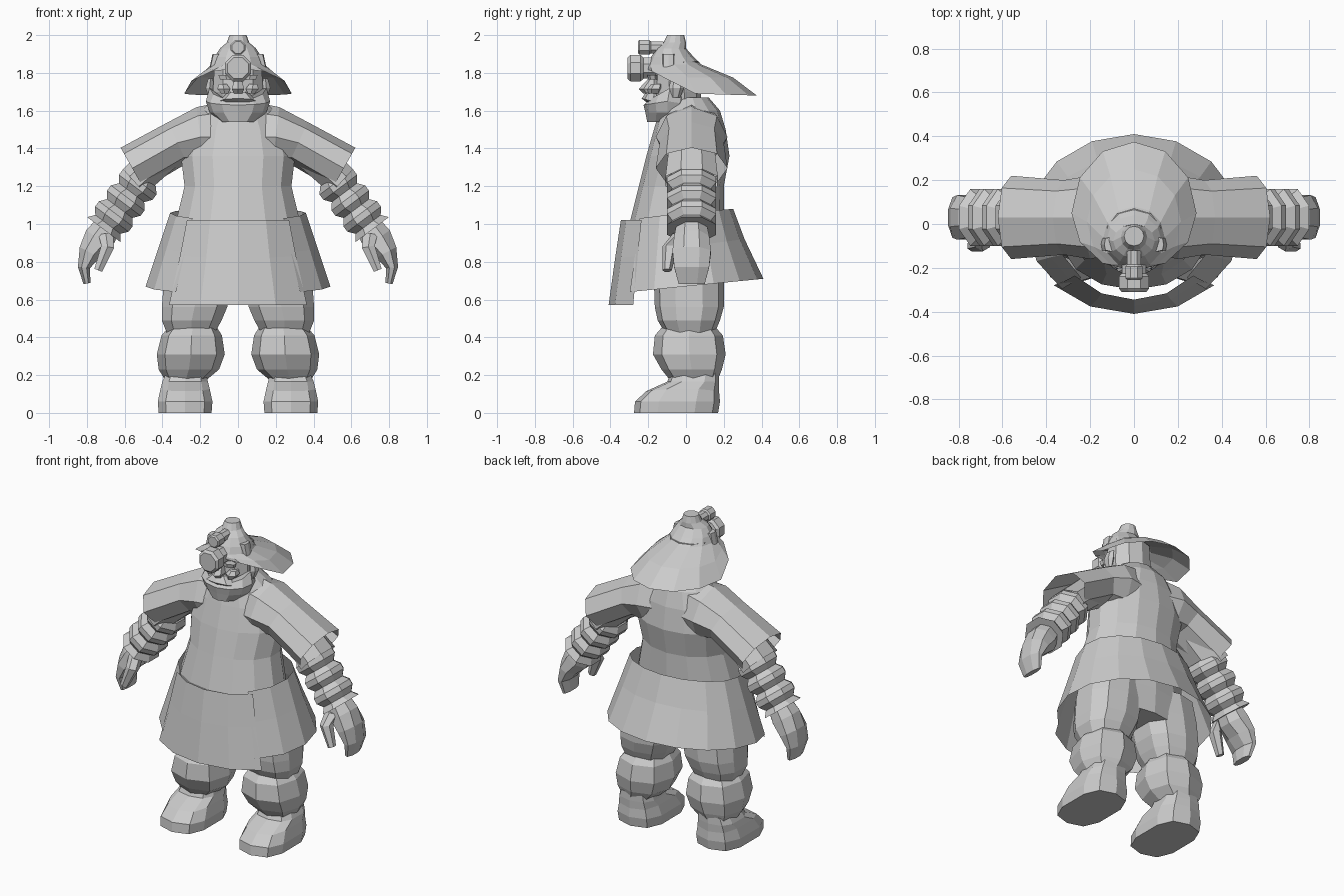
import bpy, bmesh, math
from mathutils import Vector

cube = bpy.data.objects.get("Cube")
if cube:
    bpy.data.objects.remove(cube, do_unlink=True)

grey = bpy.data.materials.new("light_grey")
grey.use_nodes = True
grey.diffuse_color = (.6, .6, .6, 1)
grey.node_tree.nodes["Principled BSDF"].inputs["Base Color"].default_value = grey.diffuse_color


def loft(name, rings, start_cap=True, end_cap=True, closed=True, mirror=False):
    """Skin a list of point rings into one flat-shaded object."""
    bm = bmesh.new()
    rows = [[bm.verts.new(point) for point in ring] for ring in rings]
    count = len(rows[0])
    for lower, upper in zip(rows, rows[1:]):
        for i in range(count if closed else count - 1):
            j = (i + 1) % count
            bm.faces.new((lower[i], lower[j], upper[j], upper[i]))
    if start_cap:
        bm.faces.new(reversed(rows[0]))
    if end_cap:
        bm.faces.new(rows[-1])
    bmesh.ops.recalc_face_normals(bm, faces=bm.faces)
    mesh = bpy.data.meshes.new(name)
    bm.to_mesh(mesh)
    bm.free()
    mesh.materials.append(grey)
    part = bpy.data.objects.new(name, mesh)
    bpy.context.collection.objects.link(part)
    if mirror:
        part.modifiers.new("Mirror", "MIRROR").use_mirror_merge = False


def level(z, width, front, back, x=0, middle=None, side_z=None, back_z=None):
    """One oval section; its sides and back may sit at other heights."""
    middle = (front + back) / 2 if middle is None else middle
    side_z = z if side_z is None else side_z
    back_z = z if back_z is None else back_z

    def point(across, along):
        reach, height = (back, back_z) if along > 0 else (front, z)
        return Vector((x + width * across,
                       middle + abs(along) * (reach - middle),
                       side_z + abs(along) * (height - side_z)))
    return point


def stack(name, *levels, sides=12, square=1, arc=None, **options):
    """Loft upright sections; a square below one makes them boxier."""
    first, last = arc or (-90, 270)
    turns = [math.radians(first + (last - first) * i / sides)
             for i in range(sides + 1 if arc else sides)]
    unit = [[math.copysign(abs(t) ** square, t) for t in (math.cos(a), math.sin(a))]
            for a in turns]
    rings = [[point(*pair) for pair in unit] for point in levels]
    loft(name, rings, closed=arc is None, **options)


def joint(x, z, thick, deep, y=.03):
    return Vector((x, y, z)), thick, deep


def tube(name, *joints, sides=8, twist=.5, **options):
    """Loft oval sections along a limb, mirrored to both arms."""
    centres = [j[0] for j in joints]
    depth = Vector((0, 1, 0))
    rings = []
    for i, (centre, thick, deep) in enumerate(joints):
        heading = centres[min(i + 1, len(centres) - 1)] - centres[max(i - 1, 0)]
        outward = depth.cross(heading).normalized()
        angles = [math.tau * (k + twist) / sides for k in range(sides)]
        rings.append([centre + outward * thick * math.cos(a) + depth * deep * math.sin(a)
                      for a in angles])
    loft(name, rings, mirror=True, **options)


def barrel(name, z, radius, front, back, neck):
    """Chamfered octagonal drum facing forward, with a narrow neck behind."""
    bevel = radius / 5
    profile = [(front, radius - bevel), (front + bevel, radius), (back - bevel, radius),
               (back, radius - bevel), (neck, radius - bevel)]
    angles = [math.tau * (k + .5) / 8 for k in range(8)]
    loft(name, [[Vector((r * math.cos(a), y, z + r * math.sin(a))) for a in angles]
                for y, r in profile])


# Body, from neck to hips
stack("torso",
      level(z=1.67, width=.12, front=-.1, back=.12),
      level(z=1.6, width=.2, front=-.14, back=.18),
      level(z=1.5, width=.27, front=-.17, back=.21),
      level(z=1.36, width=.31, front=-.21, back=.23),
      level(z=1.2, width=.29, front=-.25, back=.2),
      level(z=1, width=.34, front=-.3, back=.2),
      level(z=.8, width=.35, front=-.24, back=.2),
      level(z=.64, width=.28, front=-.15, back=.19), sides=14)

# Skirt: front apron and wrapped back, both open below
stack("front_apron",
      level(z=1.02, width=.37, front=-.345, back=.3, middle=0),
      level(z=.82, width=.42, front=-.375, back=.3, middle=0, side_z=.85),
      level(z=.57, width=.5, front=-.41, back=.4, middle=0),
      sides=4, arc=(-137, -43), start_cap=False, end_cap=False)
stack("back_skirt",
      level(z=1.02, width=.36, front=-.33, back=.25, middle=0, side_z=1.06, back_z=1.08),
      level(z=.84, width=.42, front=-.36, back=.31, middle=0, side_z=.88, back_z=.92),
      level(z=.63, width=.49, front=-.4, back=.41, middle=0, side_z=.67, back_z=.71),
      sides=12, arc=(-48, 228), start_cap=False, end_cap=False)

# Flared cape sleeves and the shorter sleeves under them
tube("cape_sleeve",
     joint(x=.06, z=1.46, thick=.19, deep=.16),
     joint(x=.2, z=1.46, thick=.16, deep=.19),
     joint(x=.32, z=1.43, thick=.12, deep=.17),
     joint(x=.56, z=1.295, thick=.125, deep=.19), twist=0, end_cap=False)
tube("under_sleeve",
     joint(x=.38, z=1.38, thick=.1, deep=.13),
     joint(x=.55, z=1.225, thick=.095, deep=.15), end_cap=False)

# Puffed arms: pairs of wide rings between narrow creases
shoulder, wrist, creases = Vector((.5, .03, 1.25)), Vector((.71, .03, .97)), 10
arm = []
for i in range(creases + 1):
    spot = shoulder.lerp(wrist, i / creases)
    puff = .12 if i % 3 else .09
    arm.append((spot, puff, puff + .02))
tube("arm", *arm)

# Curled mitten hands
tube("hand",
     joint(x=.69, z=.99, thick=.075, deep=.085),
     joint(x=.735, z=.92, thick=.09, deep=.1),
     joint(x=.785, z=.85, thick=.065, deep=.11),
     joint(x=.815, z=.77, thick=.035, deep=.1),
     joint(x=.8, z=.685, thick=.02, deep=.075))
tube("thumb",
     joint(x=.7, y=-.03, z=.95, thick=.045, deep=.04),
     joint(x=.69, y=-.085, z=.88, thick=.04, deep=.04),
     joint(x=.74, y=-.1, z=.755, thick=.025, deep=.025), sides=6)

# Baggy trousers, padded shin guards and boots
stack("trouser_leg",
      level(x=.19, z=.84, width=.18, front=-.16, back=.19),
      level(x=.21, z=.7, width=.19, front=-.17, back=.2),
      level(x=.23, z=.56, width=.18, front=-.165, back=.2),
      level(x=.245, z=.49, width=.165, front=-.15, back=.18),
      level(x=.25, z=.42, width=.13, front=-.11, back=.15),
      sides=10, square=.8, mirror=True)
stack("shin_guard",
      level(x=.24, z=.45, width=.13, front=-.13, back=.16),
      level(x=.245, z=.41, width=.16, front=-.165, back=.195),
      level(x=.25, z=.31, width=.18, front=-.175, back=.21),
      level(x=.26, z=.23, width=.16, front=-.13, back=.19),
      level(x=.275, z=.18, width=.115, front=-.09, back=.17),
      sides=8, square=.8, mirror=True)
stack("boot",
      level(x=.275, z=.21, width=.11, front=-.08, back=.175),
      level(x=.28, z=.165, width=.125, front=-.1, back=.175),
      level(x=.28, z=.115, width=.135, front=-.21, back=.175, side_z=.135),
      level(x=.28, z=.06, width=.15, front=-.27, back=.18),
      level(x=.28, z=0, width=.145, front=-.275, back=.17),
      sides=10, square=.7, mirror=True)

# Head with a full beard and moustache
stack("head",
      level(z=1.58, width=.12, front=-.15, back=.08),
      level(z=1.7, width=.14, front=-.18, back=.08),
      level(z=1.86, width=.13, front=-.17, back=.07), sides=10)
stack("beard",
      level(z=1.54, width=.09, front=-.205, back=-.03),
      level(z=1.59, width=.15, front=-.215, back=.02),
      level(z=1.63, width=.17, front=-.225, back=.03, side_z=1.65),
      level(z=1.655, width=.15, front=-.2, back=.03, side_z=1.72))
stack("moustache",
      level(z=1.645, width=.09, front=-.21, back=-.12),
      level(z=1.665, width=.1, front=-.235, back=-.12, side_z=1.65),
      level(z=1.7, width=.05, front=-.21, back=-.12), sides=8)

# Facial features
stack("nose",
      level(z=1.69, width=.025, front=-.225, back=-.15),
      level(z=1.715, width=.038, front=-.25, back=-.15),
      level(z=1.78, width=.016, front=-.19, back=-.15), sides=6)
stack("cheek",
      level(x=.07, z=1.69, width=.02, front=-.2, back=-.13),
      level(x=.075, z=1.715, width=.04, front=-.205, back=-.12),
      level(x=.08, z=1.74, width=.025, front=-.185, back=-.12), sides=6, mirror=True)
stack("eyebrow",
      level(x=.06, z=1.765, width=.04, front=-.2, back=-.15),
      level(x=.065, z=1.79, width=.045, front=-.205, back=-.15), sides=6, mirror=True)
stack("ear",
      level(x=.145, z=1.67, width=.012, front=-.08, back=-.03),
      level(x=.15, z=1.72, width=.025, front=-.09, back=-.01),
      level(x=.145, z=1.77, width=.015, front=-.08, back=-.01), sides=6, mirror=True)

# Helmet with a long brim sweeping down over the neck
stack("helmet",
      level(z=1.825, width=.285, front=-.215, back=.375, middle=.05, side_z=1.69, back_z=1.68),
      level(z=1.835, width=.215, front=-.215, back=.25, middle=.01, side_z=1.775, back_z=1.775),
      level(z=1.845, width=.14, front=-.205, back=.08),
      level(z=1.885, width=.125, front=-.185, back=.04),
      level(z=1.93, width=.095, front=-.155, back=0),
      level(z=1.96, width=.06, front=-.12, back=0),
      level(z=2, width=.045, front=-.1, back=-.01), start_cap=False)
stack("helmet_lug",
      level(x=.12, z=1.83, width=.03, front=-.125, back=-.06),
      level(x=.105, z=1.9, width=.03, front=-.125, back=-.06), sides=8, square=.5, mirror=True)

# Head lamp and the small tank above it
barrel("head_lamp", z=1.825, radius=.075, front=-.31, back=-.225, neck=-.16)
barrel("lamp_tank", z=1.935, radius=.042, front=-.255, back=-.185, neck=-.12)
